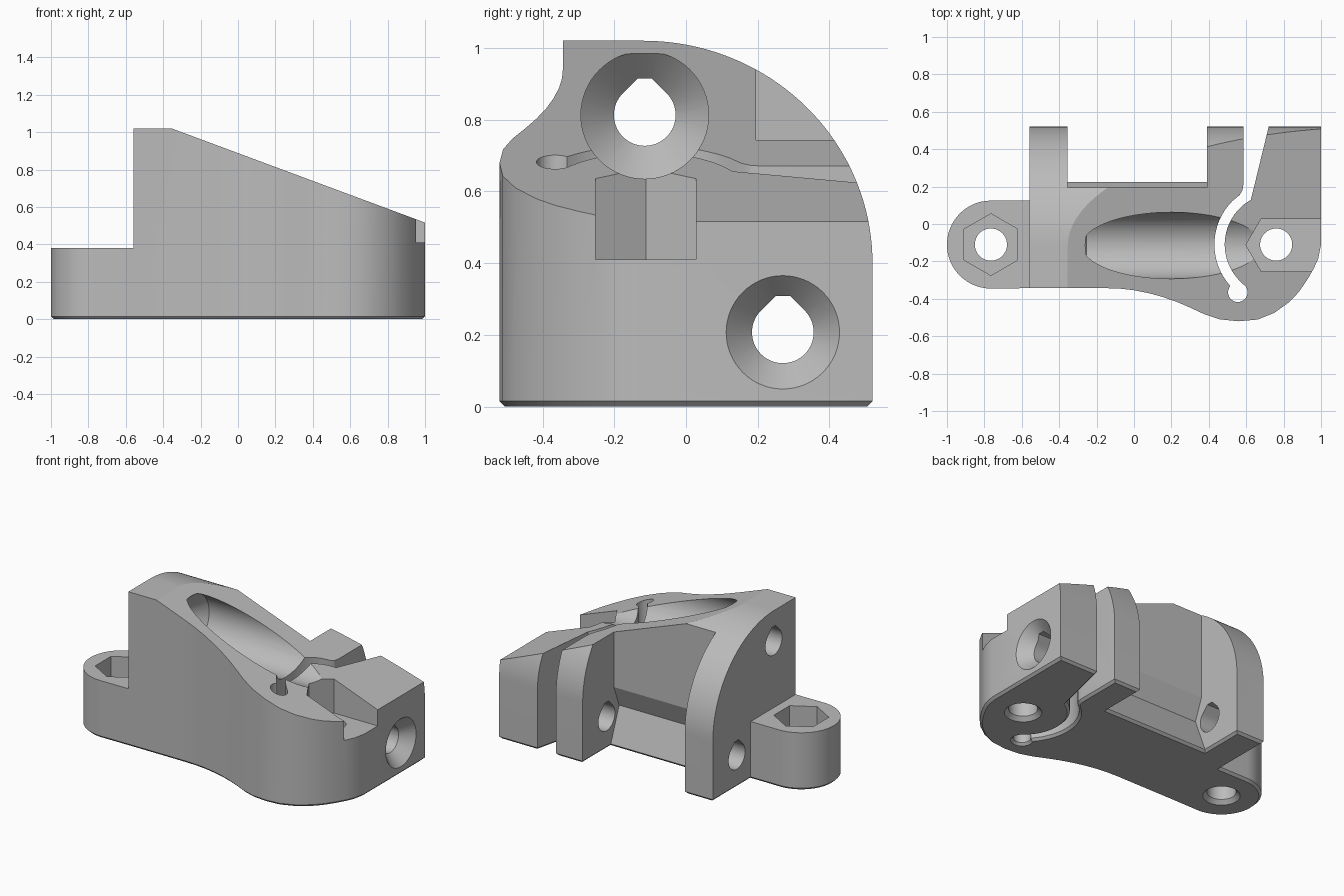
import bpy, bmesh
from math import sin, cos, radians

cube = bpy.data.objects.get("Cube")
if cube:
    bpy.data.objects.remove(cube)

grey = bpy.data.materials.new("plain_grey")
grey.use_nodes = True
grey.diffuse_color = (0.5, 0.5, 0.5, 1)
grey.node_tree.nodes["Principled BSDF"].inputs["Base Color"].default_value = (0.5, 0.5, 0.5, 1)


def arc(cx, cy, r, a0, a1, n=24, ry=None):
    """Points along an arc, from angle a0 to a1 in degrees."""
    out = []
    for i in range(n + 1):
        a = radians(a0 + (a1 - a0) * i / n)
        out.append((cx + r * cos(a), cy + (ry or r) * sin(a)))
    return out


def circle(cx, cy, r, n=64):
    return arc(cx, cy, r, 0, 360, n)[:-1]


def teardrop(cx, cy, r):
    """Round hole with a flat-topped peak, as used on printed parts."""
    return arc(cx, cy, r, 135, 405, 48) + [(cx + 0.02, cy + r * 1.18), (cx - 0.02, cy + r * 1.18)]


def loft(name, axis, *rings):
    """Solid through matching rings; each ring is (2D points, position on axis)."""
    place = {"X": lambda a, b, t: (t, a, b),
             "Y": lambda a, b, t: (a, t, b),
             "Z": lambda a, b, t: (a, b, t)}[axis]
    bm = bmesh.new()
    loops = [[bm.verts.new(place(a, b, t)) for a, b in pts] for pts, t in rings]
    n = len(loops[0])
    for low, high in zip(loops, loops[1:]):
        for i in range(n):
            j = (i + 1) % n
            bm.faces.new((low[i], low[j], high[j], high[i]))
    bm.faces.new(loops[0])
    bm.faces.new(loops[-1])
    bmesh.ops.recalc_face_normals(bm, faces=bm.faces)
    mesh = bpy.data.meshes.new(name)
    bm.to_mesh(mesh)
    bm.free()
    mesh.materials.append(grey)
    obj = bpy.data.objects.new(name, mesh)
    bpy.context.collection.objects.link(obj)
    return obj


def prism(name, axis, pts, a, b):
    return loft(name, axis, (pts, a), (pts, b))


# Plan outline: front edge, clamp block, slot, back arm, recess, wall, ear
front = [(-0.56, -0.343), (-0.15, -0.343), (-0.07, -0.346), (0, -0.354), (0.08, -0.37),
         (0.15, -0.389), (0.23, -0.417), (0.3, -0.447), (0.38, -0.484), (0.46, -0.51),
         (0.56, -0.52), (0.66, -0.511), (0.75, -0.475), (0.83, -0.418), (0.88, -0.365),
         (0.925, -0.3), (0.96, -0.24), (0.985, -0.185), (1, -0.11)]
slot = ([(0.72, 0.52), (0.625, 0.13)]
        + arc(0.76, -0.11, 0.275, 128, 228)
        + arc(0.555, -0.365, 0.052, 60, -220)
        + arc(0.76, -0.11, 0.33, 221, 135)
        + [(0.565, 0.155), (0.58, 0.18), (0.585, 0.21), (0.585, 0.52)])
back = [(0.39, 0.52), (0.39, 0.225), (-0.355, 0.225), (-0.355, 0.52), (-0.56, 0.52), (-0.56, 0.125)]
ear = arc(-0.765, -0.11, 0.235, 90, 270, 32)
outline = front + [(1, 0.52)] + slot + back + ear
body = prism("bracket_body", "Z", outline, 0, 1.2)

# Chamfer around the base
bm = bmesh.new()
bm.from_mesh(body.data)
rim = [e for e in bm.edges if all(v.co.z < 0.001 for v in e.verts)]
bmesh.ops.bevel(bm, geom=rim, offset=0.015, segments=1, affect='EDGES')
bm.to_mesh(body.data)
bm.free()

cutters = []


def cut(*args):
    cutters.append(args[0](*args[1:]))


# Sloping top, rounded back and lowered ear
cut(prism, "slope_cut", "Y", [(-1.3, 1.02), (-0.355, 1.02), (1.3, 0.405), (1.3, 1.4), (-1.3, 1.4)], -1, 1)
cut(prism, "back_round_cut", "X",
    arc(-0.12, 0.4, 0.64, 90, 0, 40, 0.62) + [(0.8, 0.4), (0.8, 1.4), (-0.12, 1.4)], -1.3, 1.3)
cut(prism, "ear_cut", "Z", [(-1.3, -0.8), (-0.56, -0.8), (-0.56, 0.8), (-1.3, 0.8)], 0.38, 1.5)

# Hollowed face of the middle web
cut(prism, "web_cut", "X",
    [(0.225, 0.02), (0.14, 0.24), (0.195, 0.38), (0.195, 1.4), (0.35, 1.4), (0.35, 0.02)], -0.355, 0.39)

# Nut pockets
cut(prism, "ear_nut_pocket", "Z", arc(-0.765, -0.11, 0.165, 90, 390, 5), 0.2, 0.6)
cut(prism, "clamp_nut_pocket", "Z",
    [(0.598, -0.112), (0.68, 0.028), (1.3, 0.028), (1.3, -0.253), (0.68, -0.253)], 0.41, 1.3)

# Vertical bolt holes, flared at the base
for label, x in (("ear", -0.765), ("clamp", 0.76)):
    wide, narrow = circle(x, -0.11, 0.12), circle(x, -0.11, 0.086)
    cut(loft, label + "_bolt_hole", "Z", (wide, -0.01), (narrow, 0.025), (narrow, 0.7))

# Long screw channel with a conical seat, and its through hole
wide = circle(-0.115, 0.813, 0.178)
cut(loft, "screw_channel", "X", (circle(-0.115, 0.813, 0.07), -0.36), (wide, -0.255), (wide, 1.3))
cut(prism, "upper_through_hole", "X", teardrop(-0.115, 0.813, 0.086), -0.8, 0)

# Clamp screw hole with a countersink on the end face
cut(loft, "clamp_countersink", "X", (circle(0.27, 0.207, 0.07), 0.905),
    (circle(0.27, 0.207, 0.158), 1), (circle(0.27, 0.207, 0.158), 1.1))
cut(prism, "clamp_through_hole", "X", teardrop(0.27, 0.207, 0.086), -0.8, 1.05)

# Apply the cuts and remove the cutters
bpy.ops.object.select_all(action='DESELECT')
bpy.context.view_layer.objects.active = body
body.select_set(True)
for cutter in cutters:
    cutter.hide_render = True
    mod = body.modifiers.new(cutter.name, 'BOOLEAN')
    mod.operation = 'DIFFERENCE'
    mod.solver = 'EXACT'
    mod.object = cutter
    bpy.ops.object.modifier_apply(modifier=mod.name)
    bpy.data.objects.remove(cutter)

bpy.ops.object.shade_smooth_by_angle(angle=radians(20))
